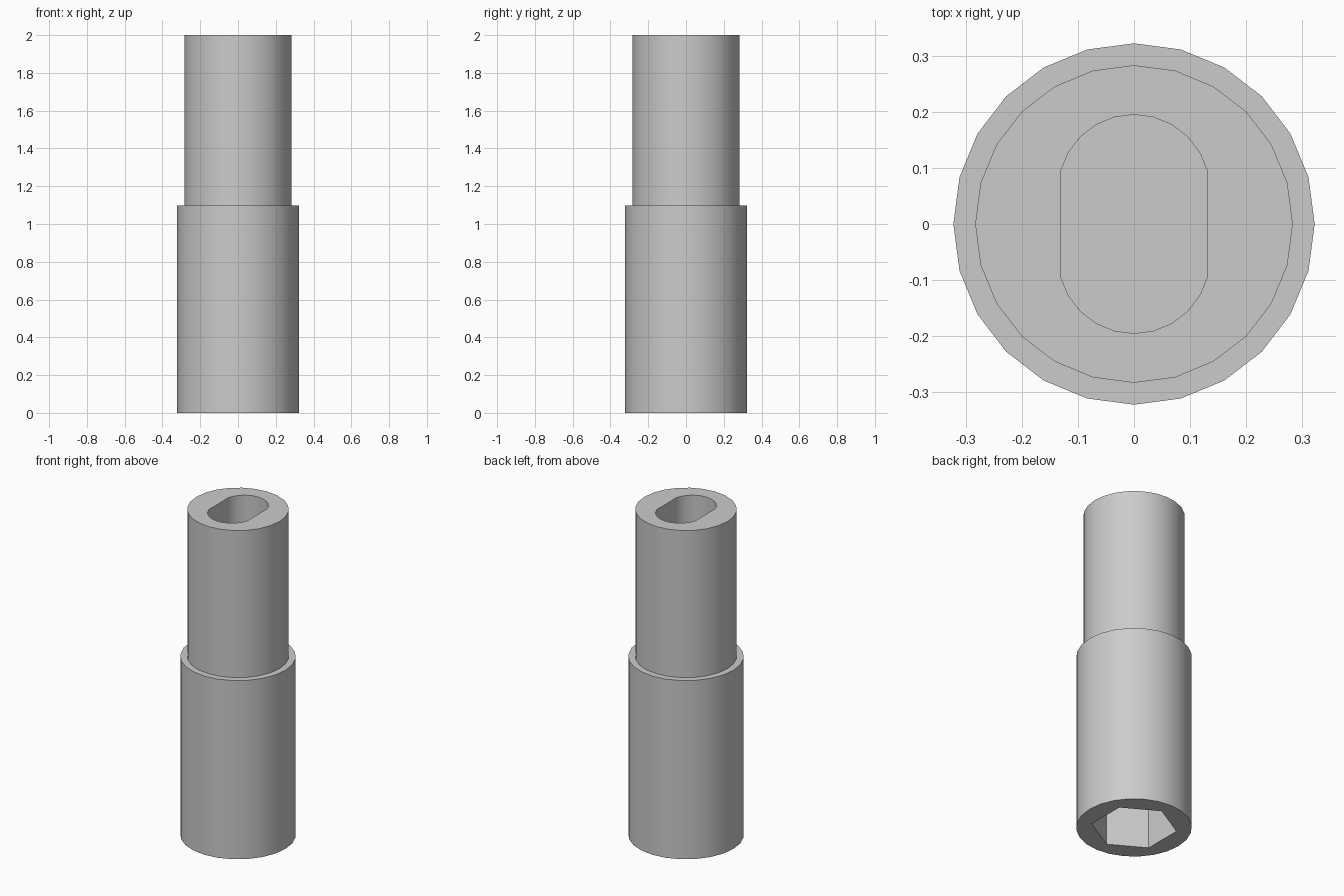
import bpy
import math

cube = bpy.data.objects.get("Cube")
if cube:
    bpy.data.objects.remove(cube)

SEGMENTS = 24
HEIGHT, STEP = 2.0, 1.097
HEX_DEPTH, SLOT_FLOOR = 0.97, 1.1


def material(name, color):
    mat = bpy.data.materials.new(name)
    mat.use_nodes = True
    mat.diffuse_color = color
    mat.node_tree.nodes["Principled BSDF"].inputs["Base Color"].default_value = color
    return mat


def circle(radius, sides, start=0.0):
    angles = [start + 2 * math.pi * i / sides for i in range(sides)]
    return [(radius * math.cos(a), radius * math.sin(a)) for a in angles]


def slot_outline(radius, centre):
    """Two opposite arcs joined by straight flats."""
    step = 2 * math.pi / SEGMENTS
    arc = [(radius * math.cos(i * step), centre + radius * math.sin(i * step))
           for i in range(1, SEGMENTS // 2)]
    return arc + [(-x, -y) for x, y in arc]


def loft(name, sections):
    """Closed solid through (outline, z) sections of equal point count."""
    n = len(sections[0][0])
    verts = [(x, y, z) for outline, z in sections for x, y in outline]
    faces = [list(reversed(range(n))), list(range(len(verts) - n, len(verts)))]
    for s in range(len(sections) - 1):
        for i in range(n):
            j = (i + 1) % n
            faces.append([s * n + i, s * n + j, (s + 1) * n + j, (s + 1) * n + i])
    mesh = bpy.data.meshes.new(name)
    mesh.from_pydata(verts, [], faces)
    obj = bpy.data.objects.new(name, mesh)
    bpy.context.collection.objects.link(obj)
    return obj


# Stepped round body
wide, narrow = circle(0.322, SEGMENTS), circle(0.283, SEGMENTS)
body = loft("stepped_sleeve", [(wide, 0), (wide, STEP), (narrow, STEP), (narrow, HEIGHT)])
body.data.materials.append(material("plain grey", (0.6, 0.6, 0.6, 1)))

# Hexagonal socket below and flat-sided slot above
hexagon = circle(0.239, 6, math.pi / 2)
slot = slot_outline(0.135, 0.06)
cutters = [
    loft("hex_socket_cutter", [(hexagon, -0.1), (hexagon, HEX_DEPTH)]),
    loft("shaft_slot_cutter", [(slot, SLOT_FLOOR), (slot, HEIGHT + 0.1)]),
]

bpy.ops.object.select_all(action="DESELECT")
bpy.context.view_layer.objects.active = body
body.select_set(True)
for cutter in cutters:
    cutter.hide_render = True
    mod = body.modifiers.new(cutter.name, "BOOLEAN")
    mod.operation = "DIFFERENCE"
    mod.solver = "EXACT"
    mod.object = cutter
    bpy.ops.object.modifier_apply(modifier=mod.name)
    bpy.data.objects.remove(cutter)

bpy.ops.object.shade_smooth_by_angle(angle=math.radians(30))
